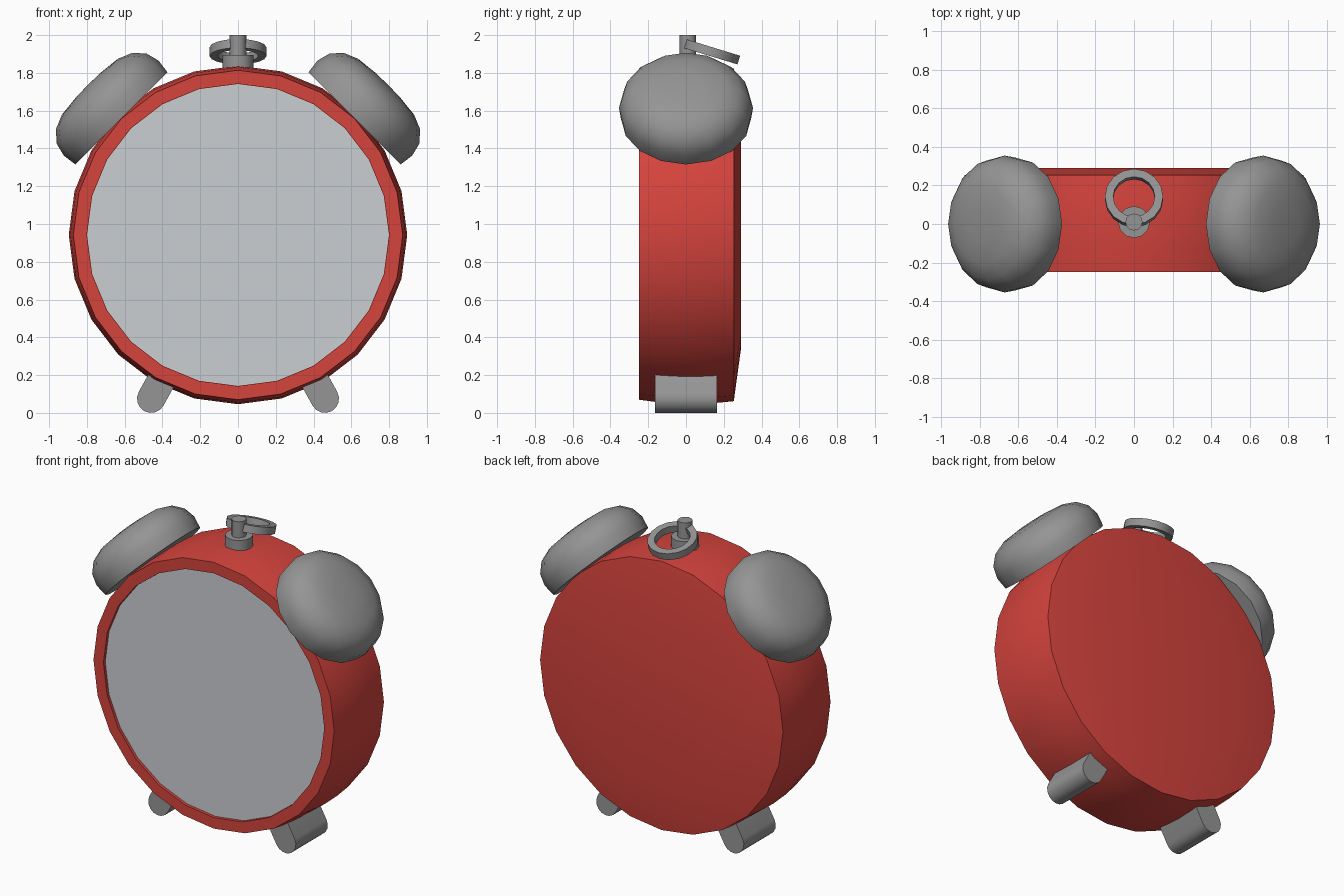
import bpy, bmesh, math
from mathutils import Matrix

if "Cube" in bpy.data.objects:
    bpy.data.objects.remove(bpy.data.objects["Cube"])


def material(name, rgb):
    m = bpy.data.materials.new(name)
    m.diffuse_color = (*rgb, 1.0)
    m.use_nodes = True
    m.node_tree.nodes["Principled BSDF"].inputs["Base Color"].default_value = m.diffuse_color
    return m


RED = material("red enamel", (0.66, 0.056, 0.046))
METAL = material("grey metal", (0.30, 0.30, 0.30))
DIAL = material("pale dial", (0.60, 0.62, 0.65))
CZ = 0.942  # height of the case centre


def finish(bm, name, mat, matrix):
    """Smooth the faces, keep hard edges sharp, and link the object."""
    bmesh.ops.recalc_face_normals(bm, faces=bm.faces)
    for f in bm.faces:
        f.smooth = True
    for e in bm.edges:
        e.smooth = len(e.link_faces) == 2 and e.calc_face_angle(0) < math.radians(32)
    bm.transform(matrix)
    me = bpy.data.meshes.new(name)
    bm.to_mesh(me)
    bm.free()
    me.materials.append(mat)
    ob = bpy.data.objects.new(name, me)
    bpy.context.collection.objects.link(ob)
    return ob


def lathe(name, mat, profile, sides, matrix, closed=False):
    """Turn a (radius, height) profile round the z axis."""
    bm = bmesh.new()
    rings = []
    for r, h in profile:
        if r == 0:
            rings.append([bm.verts.new((0, 0, h))] * sides)
        else:
            rings.append([bm.verts.new((r * math.cos(2 * math.pi * i / sides),
                                        r * math.sin(2 * math.pi * i / sides), h))
                          for i in range(sides)])
    pairs = list(zip(rings, rings[1:]))
    if closed:
        pairs.append((rings[-1], rings[0]))
    for a, b in pairs:
        for i in range(sides):
            j = (i + 1) % sides
            quad = list(dict.fromkeys((a[i], a[j], b[j], b[i])))
            bm.faces.new(quad)
    return finish(bm, name, mat, matrix)


# Case: slightly bulged drum with a shallow domed back and a recessed front
to_front = Matrix.Translation((0, 0, CZ)) @ Matrix.Rotation(math.pi / 2, 4, 'X')
lathe("case", RED,
      [(0, -0.29), (0.61, -0.29), (0.88, -0.253), (0.892, -0.13), (0.896, 0),
       (0.888, 0.13), (0.872, 0.25), (0.80, 0.25), (0.80, 0.225), (0, 0.225)],
      24, to_front)

# Dial plate set in the recess
lathe("dial", DIAL, [(0, 0.226), (0.799, 0.226), (0.799, 0.232), (0, 0.232)], 24, to_front)

# Bells, sitting on the case at 45 degrees
bell = [(0, 0.873), (0.345, 0.873), (0.355, 0.95), (0.337, 1.02), (0.287, 1.077),
        (0.21, 1.109), (0.10, 1.121), (0, 1.124)]
for side, s in (("left", -1), ("right", 1)):
    lathe(side + "_bell", METAL, bell, 16,
          Matrix.Translation((0, 0, CZ)) @ Matrix.Rotation(s * math.pi / 4, 4, 'Y'))

# Feet: round-ended bars pointing away from the case centre
for side, s in (("left", -1), ("right", 1)):
    bm = bmesh.new()
    r, depth = 0.075, 0.165
    outline = [(r, 0.16)] + [(r * math.cos(a), -r * math.sin(a))
                             for a in (math.pi * i / 8 for i in range(9))] + [(-r, 0.16)]
    front = bm.faces.new([bm.verts.new((x, -depth, z)) for x, z in outline])
    ext = bmesh.ops.extrude_face_region(bm, geom=[front], use_keep_orig=True)
    bmesh.ops.translate(bm, vec=(0, 2 * depth, 0),
                        verts=[v for v in ext["geom"] if isinstance(v, bmesh.types.BMVert)])
    finish(bm, side + "_foot", METAL,
           Matrix.Translation((s * 0.46, 0, 0.075)) @ Matrix.Rotation(-s * math.radians(29), 4, 'Y'))

# Knob and stem on top
lathe("knob_and_stem", METAL,
      [(0, 1.79), (0.083, 1.79), (0.083, 1.895), (0.044, 1.895), (0.044, 2.0), (0, 2.0)],
      12, Matrix.Translation((0, 0.01, 0)))

# Tilted carrying ring
lathe("carrying_ring", METAL,
      [(0.151, -0.024), (0.151, 0.024), (0.108, 0.024), (0.108, -0.024)], 16,
      Matrix.Translation((0, 0.135, 1.912)) @ Matrix.Rotation(math.radians(-17), 4, 'X'),
      closed=True)
